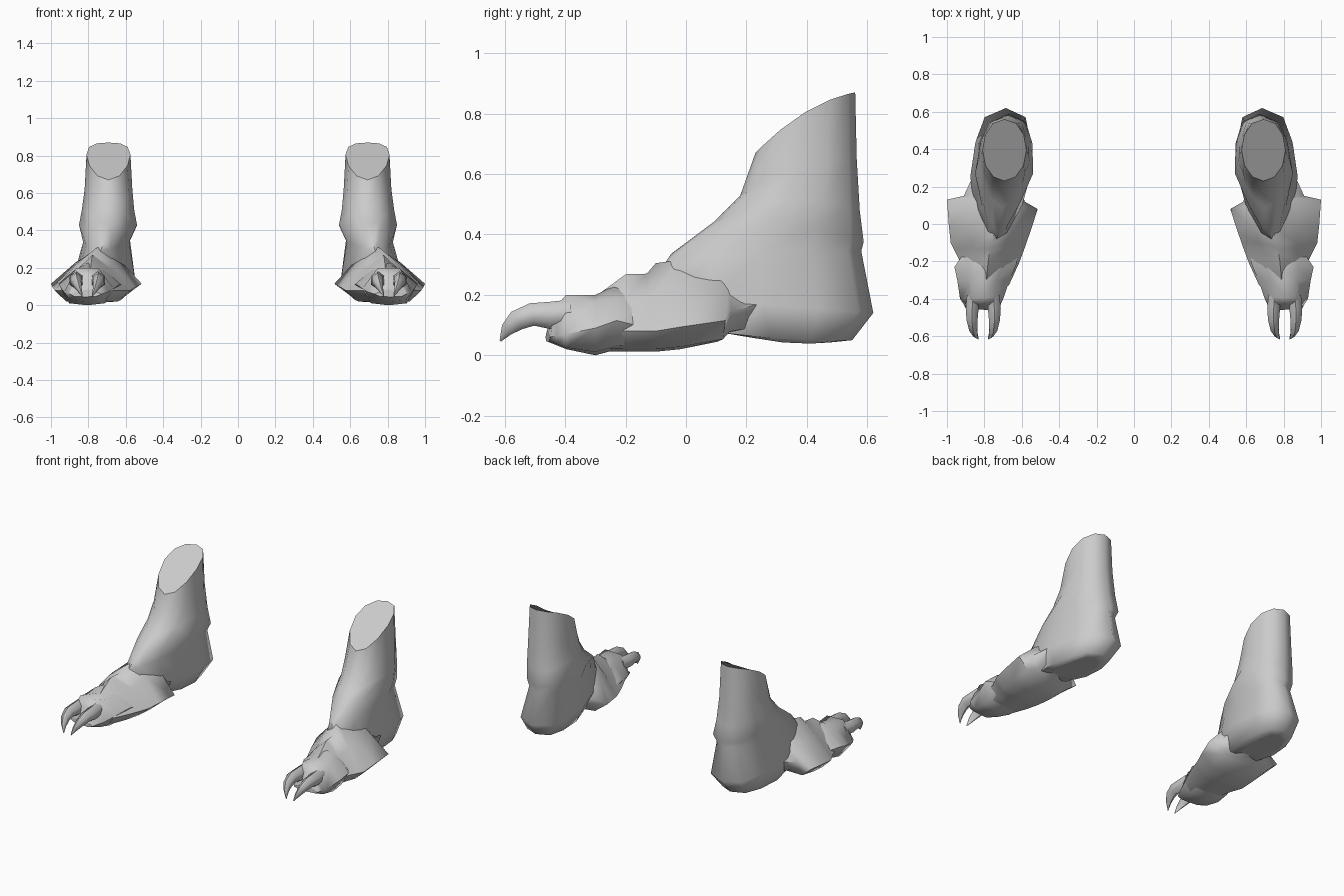
import bpy, bmesh, math

skin = bpy.data.materials.new("grey skin")
skin.diffuse_color = (0.6, 0.6, 0.6, 1)


def loft(name, rings, angle=62):
    """Skin a list of closed rings, cap both ends and mirror to the other foot."""
    bm = bmesh.new()
    rows = [[bm.verts.new(p) for p in r] for r in rings]
    n = len(rows[0])
    for a, b in zip(rows, rows[1:]):
        for i in range(n):
            j = (i + 1) % n
            bm.faces.new((a[i], a[j], b[j], b[i]))
    bm.faces.new(rows[0][::-1])
    bm.faces.new(rows[-1])
    bmesh.ops.recalc_face_normals(bm, faces=bm.faces)
    me = bpy.data.meshes.new(name)
    bm.to_mesh(me)
    bm.free()
    me.materials.append(skin)
    ob = bpy.data.objects.new(name, me)
    bpy.context.collection.objects.link(ob)
    bpy.ops.object.select_all(action='DESELECT')
    ob.select_set(True)
    bpy.context.view_layer.objects.active = ob
    bpy.ops.object.shade_smooth_by_angle(angle=math.radians(angle))
    for cap in list(me.polygons)[-2:]:
        cap.use_smooth = False
    ob.modifiers.new("other side", 'MIRROR').use_mirror_merge = False
    return ob


def leg_ring(yf, zf, yb, zb, xl, xr, bulge=0, skew=0, point=0, box=0.9):
    """Tilted ring from a front point to a back point, pointed in front, boxy behind."""
    out = []
    for i in range(12):
        a = math.tau * i / 12
        c, s = math.cos(a), math.sin(a)
        if abs(s) < 1e-6:
            s = 0
        t = (1 + c) / 2
        side = math.copysign(abs(s) ** (box if c > 0 else 1), s)
        w = (xr - xl) / 2 * (1 - point * max(0, -c))
        out.append(((xl + xr) / 2 + side * w - skew * c,
                    yf + (yb - yf) * t,
                    zf + (zb - zf) * t + bulge * (1 - c * c)))
    return out


# Leg and heel: slanted cut, ankle ridge, waist, then the heel
loft("leg_and_heel", [
    leg_ring(0.23, 0.67, 0.56, 0.87, 0.575, 0.81, 0.035),
    leg_ring(0.18, 0.53, 0.565, 0.65, 0.565, 0.82, 0.03, 0, 0, 0.8),
    leg_ring(0.09, 0.44, 0.575, 0.48, 0.555, 0.835, 0.05, 0.01, 0.3, 0.7),
    leg_ring(-0.05, 0.335, 0.588, 0.375, 0.54, 0.85, 0.075, 0.025, 0.55, 0.7),
    leg_ring(-0.08, 0.29, 0.580, 0.345, 0.582, 0.828, 0.02, 0.03, 0.3, 0.6),
    leg_ring(-0.11, 0.20, 0.62, 0.14, 0.555, 0.875, 0.0, 0.03, 0.2, 0.55),
    leg_ring(0.0, 0.095, 0.55, 0.05, 0.60, 0.85, -0.015, 0.02, 0.2, 0.6),
    leg_ring(0.14, 0.08, 0.50, 0.045, 0.64, 0.81, -0.02, 0.01, 0.2, 0.7),
])


def foot_ring(yl, yr, xl, xr, zs, xt, zt, zb, full=0.6):
    """Cross-section with side corners, a ridge and a flat sole."""
    def p(x, z):
        t = (x - xl) / (xr - xl)
        return (x, yl + (yr - yl) * t, z)
    def mix(a, b, t):
        return a + (b - a) * t
    return [p(xl, zs), p(mix(xl, xt, 0.5), mix(zs, zt, full)), p(xt, zt),
            p(mix(xr, xt, 0.5), mix(zs, zt, full)), p(xr, zs),
            p(mix(xl, xr, 0.85), mix(zs, zb, 0.88)), p(mix(xl, xr, 0.5), zb),
            p(mix(xl, xr, 0.17), mix(zs, zb, 0.88))]


# Midfoot with side flares, blending back into the instep
loft("midfoot", [
    foot_ring(0.26, 0.28, 0.62, 0.85, 0.18, 0.73, 0.24, 0.09),
    foot_ring(0.12, 0.15, 0.585, 0.91, 0.145, 0.73, 0.30, 0.07),
    foot_ring(0.08, 0.13, 0.515, 1.0, 0.115, 0.73, 0.31, 0.045),
    foot_ring(-0.03, -0.01, 0.55, 0.99, 0.095, 0.74, 0.315, 0.02),
    foot_ring(-0.10, -0.10, 0.575, 0.98, 0.08, 0.76, 0.305, 0.012),
    foot_ring(-0.13, -0.13, 0.585, 0.965, 0.08, 0.77, 0.27, 0.012),
    foot_ring(-0.21, -0.19, 0.615, 0.935, 0.08, 0.78, 0.268, 0.012),
    foot_ring(-0.33, -0.31, 0.67, 0.91, 0.08, 0.79, 0.18, 0.015),
])

# Toe pad, swelling into the claw cuffs
loft("toe_pad", [
    foot_ring(-0.13, -0.17, 0.62, 0.92, 0.10, 0.79, 0.22, 0.03),
    foot_ring(-0.22, -0.23, 0.63, 0.96, 0.115, 0.79, 0.235, 0.02),
    foot_ring(-0.30, -0.30, 0.665, 0.945, 0.09, 0.80, 0.20, 0.0, 0.8),
    foot_ring(-0.39, -0.40, 0.695, 0.93, 0.07, 0.80, 0.20, 0.02, 1.0),
    foot_ring(-0.435, -0.43, 0.715, 0.91, 0.065, 0.80, 0.16, 0.035, 1.0),
    foot_ring(-0.465, -0.45, 0.73, 0.90, 0.06, 0.80, 0.085, 0.045),
])


def claw_ring(x, y, z, w, h, tilt):
    return [(x + w * math.sin(math.tau * i / 6),
             y - tilt * h * math.cos(math.tau * i / 6),
             z + h * math.cos(math.tau * i / 6)) for i in range(6)]


# Two hooked claws bending towards each other
for name, side in (("inner_claw", -1), ("outer_claw", 1)):
    path = [(0.056, -0.38, 0.140, 0.036, 0.045, 0),
            (0.059, -0.45, 0.132, 0.040, 0.045, 0),
            (0.060, -0.51, 0.135, 0.034, 0.037, 0.2),
            (0.054, -0.56, 0.115, 0.025, 0.028, 0.7),
            (0.042, -0.594, 0.084, 0.014, 0.015, 1),
            (0.026, -0.615, 0.047, 0.002, 0.002, 1)]
    loft(name, [claw_ring(0.806 + side * d, *r) for d, *r in path])
